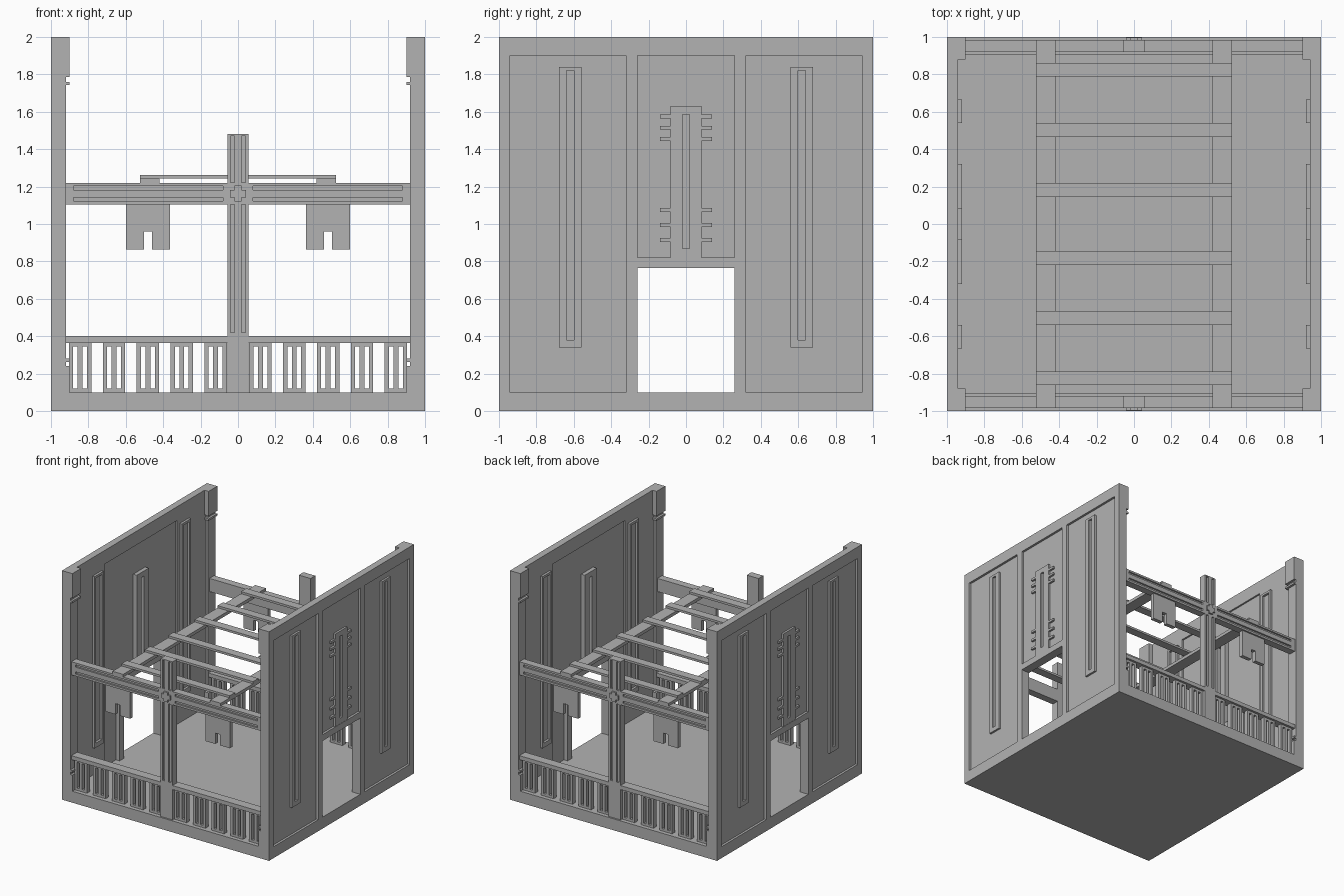
import bpy
import bmesh

old = bpy.data.objects.get("Cube")
if old:
    bpy.data.objects.remove(old, do_unlink=True)

stone = bpy.data.materials.new("plain_grey")
stone.use_nodes = True
GREY = (0.45, 0.45, 0.45, 1)
stone.diffuse_color = GREY
stone.node_tree.nodes["Principled BSDF"].inputs["Base Color"].default_value = GREY


def box_object(name, boxes):
    """One object from boxes given as (x0, x1, y0, y1, z0, z1)."""
    bm = bmesh.new()
    for b in boxes:
        verts = bmesh.ops.create_cube(bm, size=1)["verts"]
        for v in verts:
            for i in range(3):
                lo, hi = b[2 * i], b[2 * i + 1]
                v.co[i] = (lo + hi) / 2 + v.co[i] * (hi - lo)
    mesh = bpy.data.meshes.new(name)
    bm.to_mesh(mesh)
    bm.free()
    mesh.materials.append(stone)
    obj = bpy.data.objects.new(name, mesh)
    bpy.context.collection.objects.link(obj)
    return obj


def part(name, boxes, cuts=(), mirror=""):
    """Boxes, minus cut boxes, mirrored over the named axes."""
    obj = box_object(name, boxes)
    if cuts:
        cutter = box_object(name + "_cutter", cuts)
        cutter.hide_render = True
        mod = obj.modifiers.new("cut", "BOOLEAN")
        mod.operation = "DIFFERENCE"
        mod.solver = "EXACT"
        mod.object = cutter
        bpy.context.view_layer.objects.active = obj
        bpy.ops.object.modifier_apply(modifier=mod.name)
        bpy.data.objects.remove(cutter, do_unlink=True)
    if mirror:
        mod = obj.modifiers.new("mirror", "MIRROR")
        mod.use_axis = ("x" in mirror, "y" in mirror, False)
        mod.use_mirror_merge = False
    return obj


def ring(x0, x1, outer, inner):
    """Raised rectangular frame on a side wall, from (y0, y1, z0, z1) pairs."""
    a, b, c, d = outer
    e, f, g, h = inner
    return [(x0, x1, a, e, c, d), (x0, x1, f, b, c, d),
            (x0, x1, e, f, c, g), (x0, x1, e, f, h, d)]


# Floor
FLOOR = 0.1
part("floor", [(-1, 1, -1, 1, 0, FLOOR)])

# Side walls with recessed panels and a doorway
DOOR, LINTEL = 0.26, 0.765
panels = [(0.98, 1.1, a, b, z, 1.9) for a, b, z in
          ((-0.94, -0.32, FLOOR), (-DOOR, DOOR, 0.82), (0.32, 0.94, FLOOR))]
inner_panel = (0.8, 0.955, -0.5, 0.5, FLOOR, 1.88)
wall = part("side_wall", [(0.94, 1, -1, 1, 0.05, 2)],
            panels + [inner_panel], "x")
part_door = box_object("door_cutter", [(0.8, 1.2, -DOOR, DOOR, FLOOR, LINTEL)])
part_door.hide_render = True
cut = wall.modifiers.new("door", "BOOLEAN")
cut.object = part_door
cut.solver = "EXACT"
bpy.context.view_layer.objects.active = wall
bpy.ops.object.modifier_move_to_index(modifier="door", index=0)
bpy.ops.object.modifier_apply(modifier="door")
bpy.data.objects.remove(part_door, do_unlink=True)

# Tall slot frames, outside and inside
part("outer_slot_frame",
     ring(0.975, 0.998, (0.56, 0.68, 0.34, 1.84), (0.6, 0.64, 0.38, 1.82)), mirror="xy")
part("inner_slot_frame",
     ring(0.92, 0.945, (0.54, 0.665, 0.34, 1.84), (0.563, 0.643, 0.38, 1.82)), mirror="xy")

# Ornament above the doorway
for label, x0, x1 in (("outer", 0.975, 0.998), ("inner", 0.92, 0.96)):
    part(label + "_door_ornament",
         ring(x0, x1, (-0.083, 0.083, 0.82, 1.63), (-0.02, 0.02, 0.87, 1.585)), mirror="x")
part("ornament_prongs",
     [(0.975, 0.998, 0.083, 0.14, z - 0.01, z + 0.01)
      for z in (0.915, 0.995, 1.075, 1.455, 1.515, 1.575)], mirror="xy")

# Door surround on the inside
part("door_surround", [(0.92, 0.96, DOOR, 0.32, FLOOR, 0.82),
                       (0.92, 0.96, -0.32, -DOOR, FLOOR, 0.82),
                       (0.92, 0.96, -DOOR, DOOR, LINTEL, 0.82)], mirror="x")

# Corner posts with capital, base and ring mouldings
part("corner_post", [(0.92, 0.95, 0.9, 1, FLOOR, 2)] +
     [(0.9, 0.95, 0.88, 1, a, b) for a, b in
      ((FLOOR, 0.24), (0.263, 0.28), (1.743, 1.76), (1.785, 2))], mirror="xy")

# Centre post and crossbeam with grooves on the outer face
BACK, FACE, DEEP = 0.92, 0.985, 0.97
MID = 1.163
post_grooves = [(s * 0.03 - 0.011, s * 0.03 + 0.011, DEEP, 1.1, a, b)
                for s in (-1, 1) for a, b in ((0.42, MID - 0.06), (MID + 0.06, 1.47))]
part("centre_post", [(-0.057, 0.057, BACK, FACE, FLOOR, 1.48)], post_grooves, "y")
beam_grooves = [(min(s * 0.08, s * 0.88), max(s * 0.08, s * 0.88), DEEP, 1.1,
                 MID + t - 0.01, MID + t + 0.01)
                for s in (-1, 1) for t in (-0.03, 0.03)]
part("crossbeam", [(-0.92, -0.057, BACK, FACE, 1.105, 1.22),
                   (0.057, 0.92, BACK, FACE, 1.105, 1.22)], beam_grooves, "y")

# Stepped cross boss where post and beam meet
part("cross_boss", [(-w, w, 0.98, 0.998, MID - h, MID + h)
                    for w, h in ((0.042, 0.02), (0.02, 0.042))], mirror="y")

# Railing with slotted balusters
part("handrail", [(-0.92, 0.92, 0.905, FACE, 0.365, 0.4)], mirror="y")
balusters, slots = [], []
for i in range(5):
    x = 0.12 + i * 0.181
    balusters.append((x - 0.06, x + 0.06, 0.925, 0.965, FLOOR, 0.37))
    slots += [(x + s - 0.012, x + s + 0.012, 0.8, 1.1, 0.12, 0.345)
              for s in (-0.025, 0.025)]
part("baluster", balusters, slots, "xy")

# Hanging notched plates below the crossbeams
part("hanging_plate", [(0.363, 0.6, 0.935, 0.97, 0.865, 1.11)],
     [(0.46, 0.503, 0.8, 1.1, 0.8, 0.96)], "xy")

# Overhead beams and slats
part("long_beam", [(0.42, 0.523, -FACE, FACE, 1.215, 1.243)], mirror="x")
part("roof_slat", [(-0.523, 0.523, y - 0.037, y + 0.037, 1.243, 1.262)
                   for y in (0.182, 0.503, 0.825)], mirror="y")
